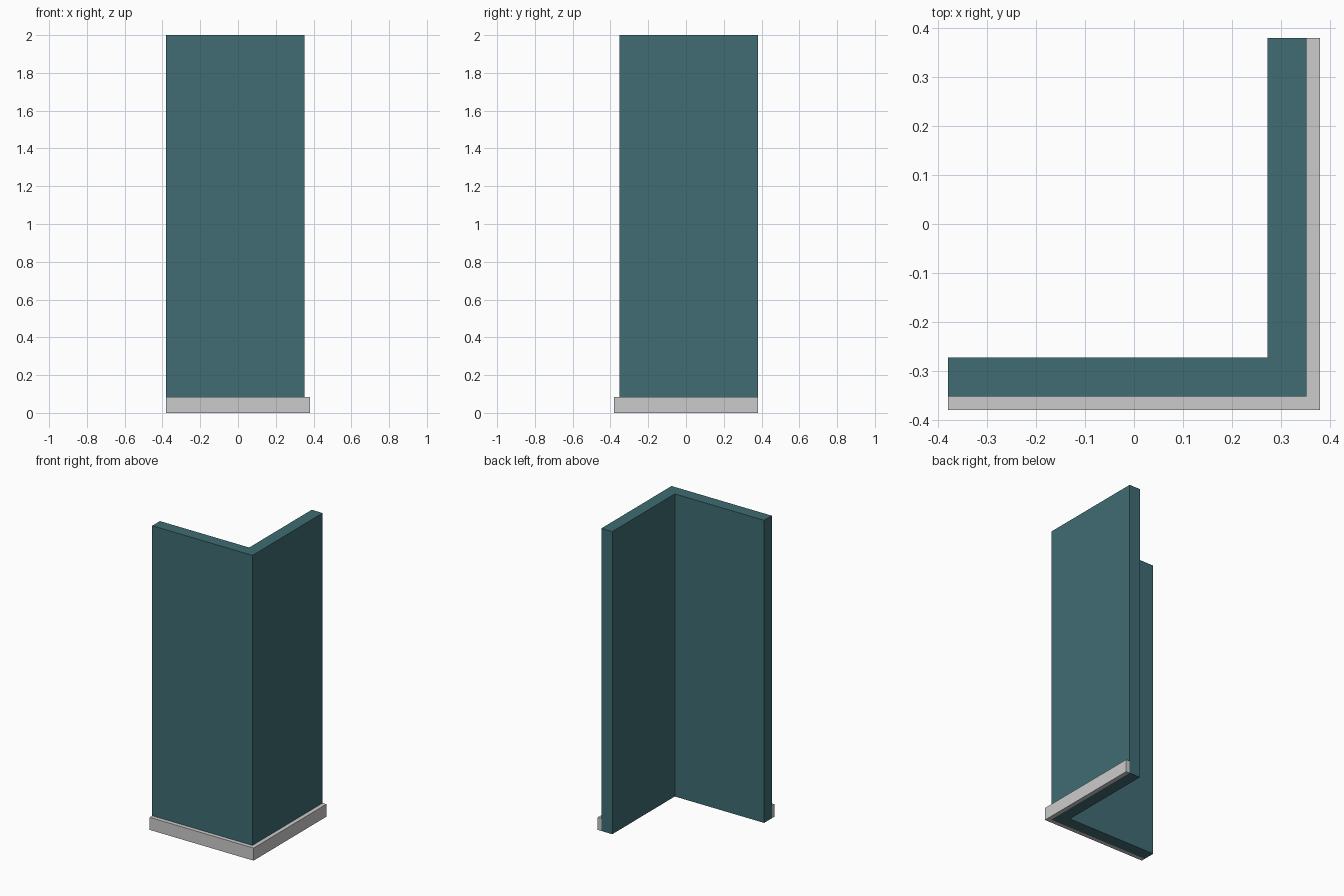
import bpy
import bmesh

if "Cube" in bpy.data.objects:
    bpy.data.objects.remove(bpy.data.objects["Cube"])

E = 0.38      # half footprint
SKIRT = 0.027  # skirting depth
WALL = 0.08   # wall thickness


def corner_piece(name, outer, inner, height):
    """Extrude an L-shaped footprint whose corner sits at front right."""
    profile = [(-E, -outer), (outer, -outer), (outer, E),
               (inner, E), (inner, -inner), (-E, -inner)]
    bm = bmesh.new()
    face = bm.faces.new([bm.verts.new((x, y, 0)) for x, y in profile])
    ext = bmesh.ops.extrude_face_region(bm, geom=[face], use_keep_orig=True)
    top = [v for v in ext["geom"] if isinstance(v, bmesh.types.BMVert)]
    bmesh.ops.translate(bm, verts=top, vec=(0, 0, height))
    bmesh.ops.recalc_face_normals(bm, faces=bm.faces[:])
    mesh = bpy.data.meshes.new(name)
    bm.to_mesh(mesh)
    bm.free()
    obj = bpy.data.objects.new(name, mesh)
    bpy.context.collection.objects.link(obj)
    return obj


# Tall painted corner wall
wall = corner_piece("corner_wall", E - SKIRT, E - SKIRT - WALL, 2.0)
paint = bpy.data.materials.new("teal_paint")
paint.diffuse_color = (0.05, 0.15, 0.17, 1)
paint.use_nodes = True
paint.node_tree.nodes["Principled BSDF"].inputs["Base Color"].default_value = paint.diffuse_color
wall.data.materials.append(paint)

# Grey skirting board wrapping the outer faces
corner_piece("skirting_board", E, E - SKIRT, 0.083)
